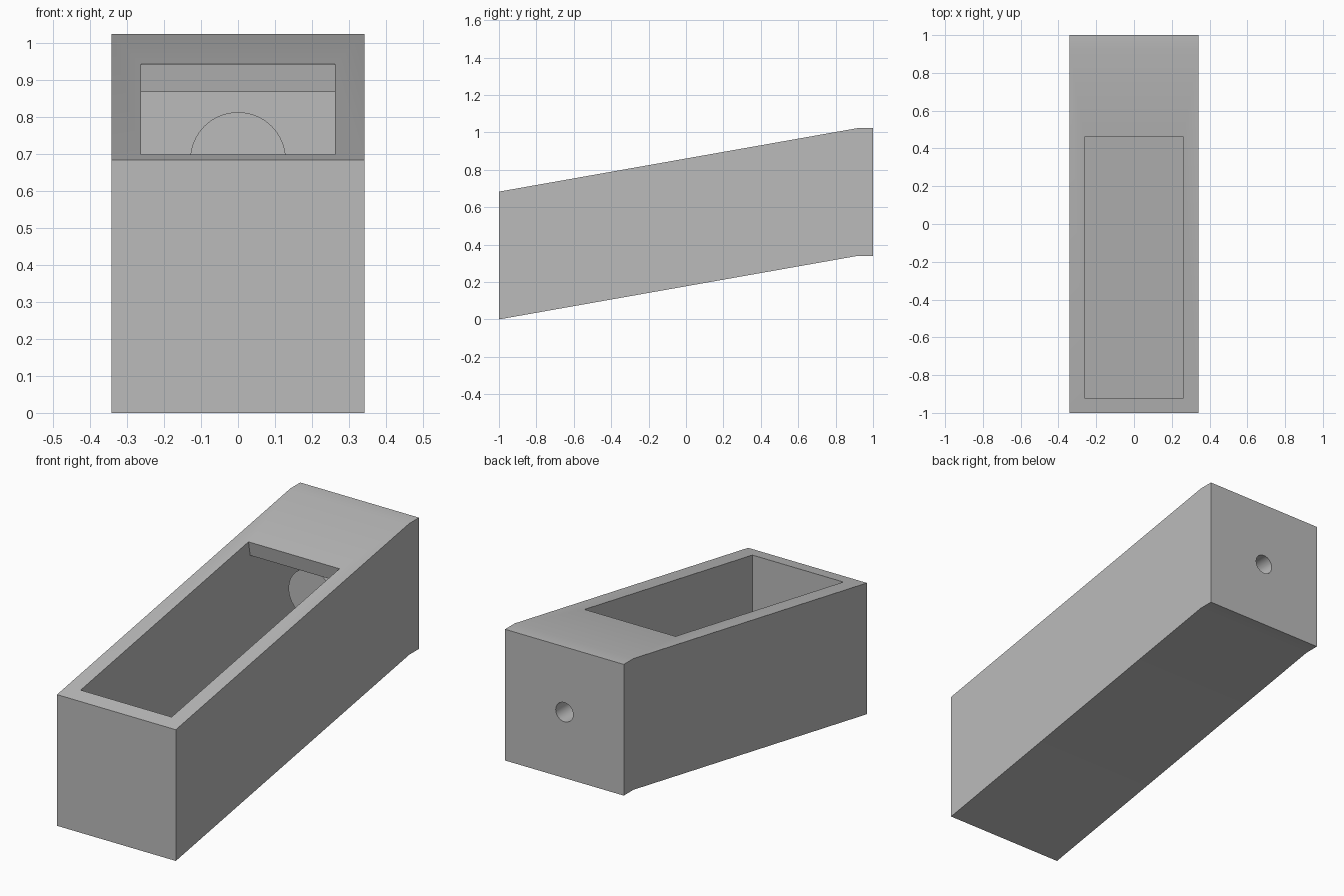
import bpy
import bmesh
import math
from mathutils import Matrix, Vector

cube = bpy.data.objects.get("Cube")
if cube:
    bpy.data.objects.remove(cube, do_unlink=True)

gray = bpy.data.materials.new("plain gray")
gray.use_nodes = True
color = (0.5, 0.5, 0.5, 1)
gray.diffuse_color = color
gray.node_tree.nodes["Principled BSDF"].inputs["Base Color"].default_value = color


def finish(name, bm):
    bmesh.ops.recalc_face_normals(bm, faces=bm.faces)
    mesh = bpy.data.meshes.new(name)
    bm.to_mesh(mesh)
    bm.free()
    mesh.materials.append(gray)
    obj = bpy.data.objects.new(name, mesh)
    bpy.context.collection.objects.link(obj)
    return obj


def prism(name, profile, half_width):
    """Side profile of (y, z) points, extruded across x."""
    bm = bmesh.new()
    face = bm.faces.new([bm.verts.new((-half_width, y, z)) for y, z in profile])
    side = bmesh.ops.extrude_face_region(bm, geom=[face])["geom"]
    verts = [v for v in side if isinstance(v, bmesh.types.BMVert)]
    bmesh.ops.translate(bm, verts=verts, vec=Vector((2 * half_width, 0, 0)))
    return finish(name, bm)


def rod(name, radius, y0, y1, z):
    """Round rod lying along y."""
    bm = bmesh.new()
    place = Matrix.Translation((0, (y0 + y1) / 2, z)) @ Matrix.Rotation(math.pi / 2, 4, "X")
    bmesh.ops.create_cone(bm, cap_ends=True, segments=64, radius1=radius,
                          radius2=radius, depth=y1 - y0, matrix=place)
    return finish(name, bm)


def combine(target, tool, operation):
    mod = target.modifiers.new(operation, "BOOLEAN")
    mod.operation = operation
    mod.solver = "EXACT"
    mod.object = tool
    tool.hide_render = True
    bpy.context.view_layer.objects.active = target
    bpy.ops.object.modifier_apply(modifier=mod.name)
    bpy.data.objects.remove(tool, do_unlink=True)


# Sloping box with a short level end
box = prism("sloped_box", [(-1, 0), (0.92, 0.34), (1, 0.34),
                           (1, 1.023), (0.92, 1.023), (-1, 0.683)], 0.342)

# Hollow inside, open on top at the front, roofed at the back
hollow = prism("hollow_cutter", [(-0.92, 0.093), (0.92, 0.42), (0.92, 0.945),
                                 (0.474, 0.866), (0.442, 1.046), (-0.92, 1.046)], 0.262)
combine(box, hollow, "DIFFERENCE")

# Round boss on the inner back wall, with a blind hole from behind
combine(box, rod("boss", 0.129, 0.60, 0.96, 0.683), "UNION")
combine(box, rod("hole_cutter", 0.05, 0.68, 1.1, 0.683), "DIFFERENCE")

# Smooth the round surfaces and the gentle bends
bpy.ops.object.select_all(action="DESELECT")
box.select_set(True)
bpy.context.view_layer.objects.active = box
bpy.ops.object.shade_smooth_by_angle(angle=math.radians(30))
